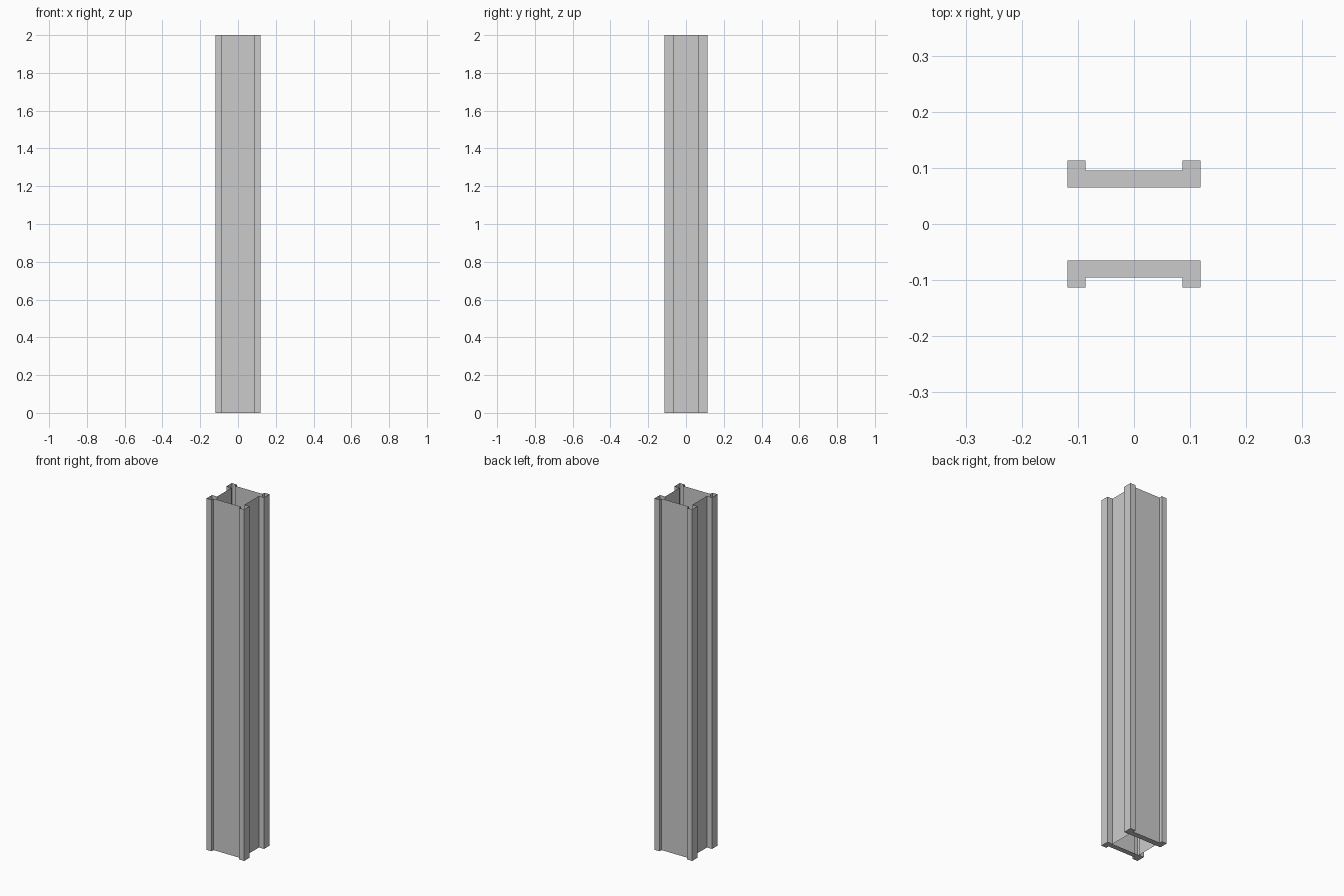
import bpy
import bmesh

if "Cube" in bpy.data.objects:
    bpy.data.objects.remove(bpy.data.objects["Cube"])

HEIGHT = 2.0
HALF_W, LIP_X = 0.1185, 0.0865            # outer half width, recessed side panel
INNER_Y, WEB_Y, LIP_Y = 0.065, 0.0955, 0.1135  # post depth, recessed front panel, post face

# One quarter of the column outline: side panel, corner post, front panel
quarter = [(LIP_X, INNER_Y), (HALF_W, INNER_Y), (HALF_W, LIP_Y), (LIP_X, LIP_Y), (LIP_X, WEB_Y)]
half = quarter + [(-x, y) for x, y in reversed(quarter)]
outline = half + [(-x, -y) for x, y in half]


def add_object(name, bm):
    bmesh.ops.recalc_face_normals(bm, faces=bm.faces)
    mesh = bpy.data.meshes.new(name)
    bm.to_mesh(mesh)
    bm.free()
    bpy.context.collection.objects.link(bpy.data.objects.new(name, mesh))


# Thin hollow column shell, open at the top, with a cap under the front and back only
bm = bmesh.new()
low = [bm.verts.new((x, y, 0)) for x, y in outline]
high = [bm.verts.new((x, y, HEIGHT)) for x, y in outline]
n = len(outline)
for i in range(n):
    j = (i + 1) % n
    bm.faces.new((low[i], low[j], high[j], high[i]))
for start in (0, n // 2):
    bm.faces.new(low[start:start + n // 2][::-1])
add_object("column_shell", bm)
